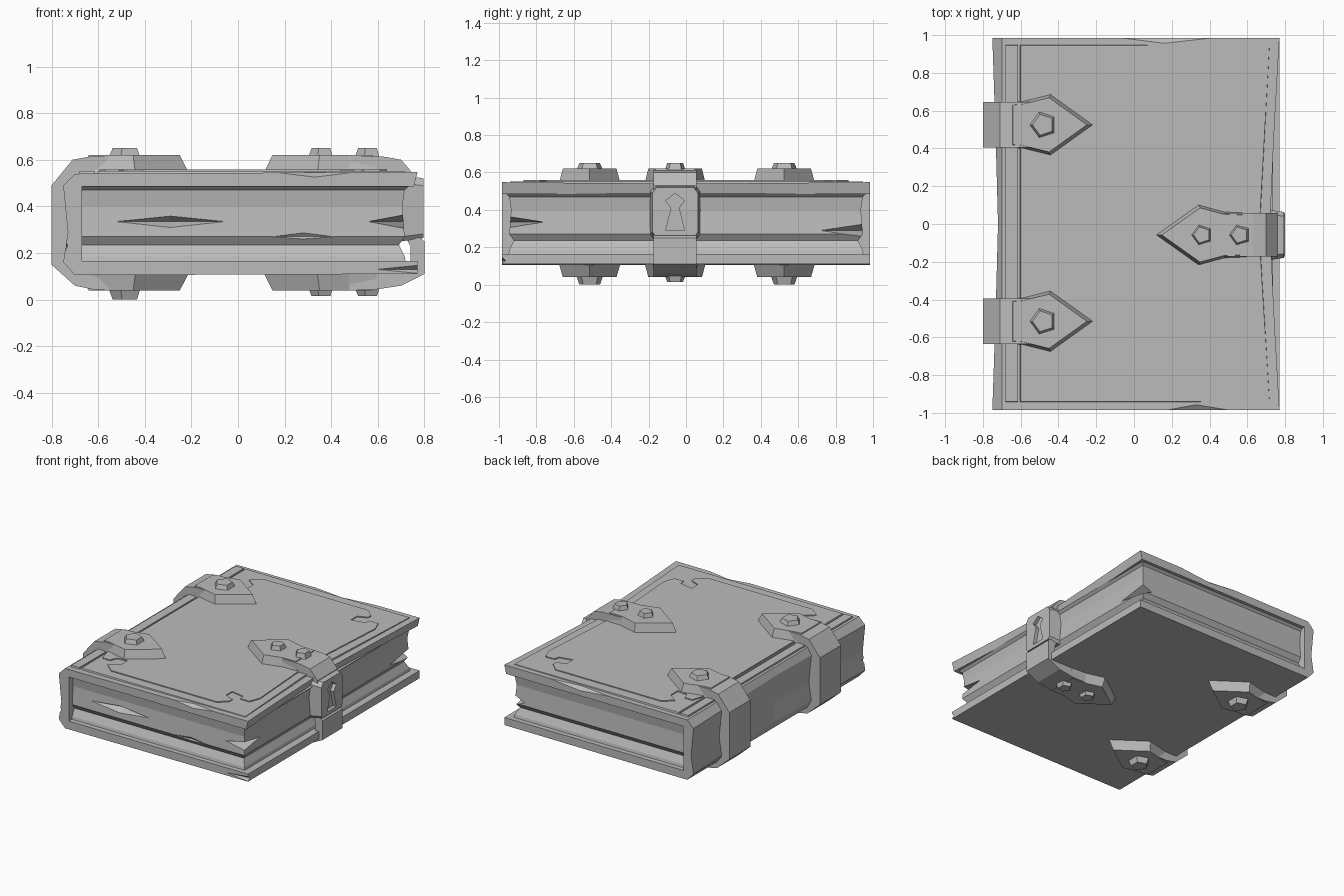
import bpy, bmesh
from math import sin, cos, pi
from mathutils import Vector

if "Cube" in bpy.data.objects:
    bpy.data.objects.remove(bpy.data.objects["Cube"], do_unlink=True)

grey = bpy.data.materials.new("stone_grey")
grey.use_nodes = True
grey.diffuse_color = (0.5, 0.5, 0.5, 1)
bsdf = next(n for n in grey.node_tree.nodes if n.type == "BSDF_PRINCIPLED")
bsdf.inputs["Base Color"].default_value = grey.diffuse_color
bsdf.inputs["Roughness"].default_value = 0.8


def finish(name, bm):
    bmesh.ops.recalc_face_normals(bm, faces=bm.faces[:])
    mesh = bpy.data.meshes.new(name)
    bm.to_mesh(mesh)
    bm.free()
    mesh.materials.append(grey)
    obj = bpy.data.objects.new(name, mesh)
    bpy.context.collection.objects.link(obj)
    return obj


def loft(name, rings):
    """Skin a list of equal-length point rings and cap both ends."""
    bm = bmesh.new()
    loops = [[bm.verts.new(p) for p in ring] for ring in rings]
    n = len(loops[0])
    for a, b in zip(loops, loops[1:]):
        for i in range(n):
            j = (i + 1) % n
            bm.faces.new((a[i], a[j], b[j], b[i]))
    bm.faces.new(loops[0])
    bm.faces.new(loops[-1])
    return finish(name, bm)


def prism(name, pts, h0, h1, axis="z", taper=1.0):
    """Extrude a flat outline along an axis, shrinking the far end by taper."""
    place = {"x": lambda a, b, h: (h, a, b),
             "y": lambda a, b, h: (a, h, b),
             "z": lambda a, b, h: (a, b, h)}[axis]
    ca = sum(p[0] for p in pts) / len(pts)
    cb = sum(p[1] for p in pts) / len(pts)
    far = [(ca + (a - ca) * taper, cb + (b - cb) * taper) for a, b in pts]
    return loft(name, [[place(a, b, h0) for a, b in pts],
                       [place(a, b, h1) for a, b in far]])


def cut(obj, cutter):
    mod = obj.modifiers.new("cut", "BOOLEAN")
    mod.operation = "DIFFERENCE"
    mod.solver = "EXACT"
    mod.object = cutter
    bpy.context.view_layer.objects.active = obj
    bpy.ops.object.modifier_apply(modifier=mod.name)
    bpy.data.objects.remove(cutter, do_unlink=True)


def chip(obj, centre, size):
    """Carve a long diamond-shaped nick."""
    bm = bmesh.new()
    bmesh.ops.create_uvsphere(bm, u_segments=4, v_segments=2, radius=1)
    for v in bm.verts:
        v.co = Vector(centre) + v.co * Vector(size)
    cut(obj, finish("chip_cutter", bm))


# Cover: a C-shaped section whose spine and upper fore edge pinch in mid-length
def cover_section(y, pinch):
    s, f = 0.03 * pinch, 0.05 * pinch
    rise = 0.008 * (1 - pinch)
    pts = [(0.77, 0.11), (-0.70, 0.105), (-0.75 + s, 0.16), (-0.73 + s, 0.29),
           (-0.75 + s, 0.49), (-0.70, 0.54), (0.77 - f, 0.54 + rise),
           (0.755 - f, 0.485), (-0.67, 0.485), (-0.67, 0.165), (0.77, 0.165)]
    return [(x, y, z) for x, z in pts]


cover = loft("cover", [cover_section(y, p) for y, p in
                       ((-0.985, 0), (-0.45, 0.6), (0, 1), (0.45, 0.6), (0.985, 0))])
chip(cover, (0.33, -1.0, 0.55), (0.28, 0.05, 0.035))
chip(cover, (0.16, 1.0, 0.55), (0.42, 0.05, 0.04))
chip(cover, (0.77, -1.0, 0.13), (0.30, 0.035, 0.03))
chip(cover, (-0.77, -0.985, 0.23), (0.04, 0.2, 0.07))

# Page block: stacked rectangles that ripple in and out
layers = [(0.16, 0.02), (0.185, 0.015), (0.235, -0.01), (0.27, 0.015),
          (0.40, 0.005), (0.47, 0.015), (0.488, 0.035)]
pages = loft("pages", [[(-0.69, -0.93 - d, z), (0.70 + d, -0.93 - d, z),
                        (0.70 + d, 0.93 + d, z), (-0.69, 0.93 + d, z)]
                       for z, d in layers])
chip(pages, (-0.29, -0.945, 0.335), (0.26, 0.05, 0.027))
chip(pages, (0.28, -0.955, 0.27), (0.22, 0.025, 0.03))
chip(pages, (0.715, -0.945, 0.335), (0.16, 0.19, 0.03))
chip(pages, (0.715, 0.945, 0.29), (0.08, 0.23, 0.035))

# Raised panels on the front cover, with a hinge groove between them
prism("hinge_panel", [(-0.68, -0.945), (-0.615, -0.945), (-0.615, 0.95), (-0.68, 0.95)],
      0.53, 0.552, taper=0.995)
prism("front_panel", [(-0.605, -0.945), (0.72, -0.945), (0.665, -0.05), (0.72, 0.95),
                      (-0.605, 0.95)], 0.53, 0.552, taper=0.994)

# Ornamental inlay with notched corners, mirrored front to back
half = [(0.60, 0.05), (0.64, 0.66), (0.61, 0.74), (0.54, 0.74), (0.53, 0.70),
        (0.43, 0.68), (0.43, 0.75), (0.50, 0.78), (0.50, 0.81), (0.44, 0.87),
        (-0.41, 0.87), (-0.48, 0.81), (-0.41, 0.76), (-0.41, 0.68), (-0.49, 0.69),
        (-0.51, 0.74), (-0.57, 0.74), (-0.595, 0.66)]
prism("inlay", half + [(x, -y) for x, y in reversed(half)], 0.545, 0.559)


def stud(name, x, y, r, base, tip):
    ring = [(x + r * cos(2 * pi * k / 5 + pi), y + r * sin(2 * pi * k / 5 + pi))
            for k in range(5)]
    prism(name, ring, base, tip, taper=0.72)


# Both cover sides: (label, plate root, plate face, stud base, stud tip)
sides = (("top", 0.54, 0.62, 0.60, 0.65), ("bottom", 0.115, 0.04, 0.06, 0.0))

# Spine straps: a band wrapped round the spine, pointed plates and studs
band = [(-0.55, 0.617), (-0.62, 0.617), (-0.71, 0.60), (-0.80, 0.49), (-0.80, 0.15),
        (-0.70, 0.06), (-0.62, 0.043), (-0.55, 0.043), (-0.55, 0.12), (-0.69, 0.13),
        (-0.70, 0.18), (-0.70, 0.47), (-0.69, 0.53), (-0.55, 0.53)]
for label, c in (("front", -0.515), ("back", 0.525)):
    prism(label + "_spine_band", band, c - 0.12, c + 0.12, "y")
    plate = [(-0.66, c - 0.12), (-0.60, c - 0.125), (-0.44, c - 0.165), (-0.21, c),
             (-0.44, c + 0.165), (-0.60, c + 0.125), (-0.66, c + 0.12)]
    for side, root, face, base, tip in sides:
        prism(f"{label}_{side}_strap_plate", plate, root, face, taper=0.87)
        stud(f"{label}_{side}_strap_stud", -0.48, c, 0.08, base, tip)

# Clasp: band over the fore edge, pointed plates and paired studs
c = -0.058
clasp = [(0.48, 0.615), (0.63, 0.613), (0.70, 0.60), (0.76, 0.53), (0.76, 0.28),
         (0.80, 0.25), (0.80, 0.11), (0.70, 0.06), (0.58, 0.042), (0.48, 0.042),
         (0.48, 0.12), (0.74, 0.12), (0.74, 0.23), (0.71, 0.28), (0.71, 0.53),
         (0.48, 0.53)]
prism("clasp_band", clasp, c - 0.115, c + 0.115, "y")
plate = [(0.60, c - 0.12), (0.48, c - 0.125), (0.34, c - 0.163), (0.11, c),
         (0.34, c + 0.163), (0.48, c + 0.125), (0.60, c + 0.12)]
for side, root, face, base, tip in sides:
    prism(f"clasp_{side}_plate", plate, root, face, taper=0.88)
    for k, x in enumerate((0.36, 0.56)):
        stud(f"clasp_{side}_stud_{k + 1}", x, c, 0.062, base, tip + (0.015 if tip < 0.1 else 0))

# Lock body with a recessed keyhole
lock = prism("lock", [(c - 0.12, 0.25), (c + 0.12, 0.25), (c + 0.135, 0.27),
                      (c + 0.135, 0.50), (c + 0.11, 0.535), (c - 0.11, 0.535),
                      (c - 0.135, 0.50), (c - 0.135, 0.27)], 0.70, 0.795, "x", 0.9)
keyhole = [(0.05, 0.29), (0.02, 0.41), (0.05, 0.45), (0, 0.488)]
outline = [(c + a, b) for a, b in keyhole] + [(c - a, b) for a, b in reversed(keyhole[:3])]
cut(lock, prism("keyhole_cutter", outline, 0.77, 0.83, "x"))
